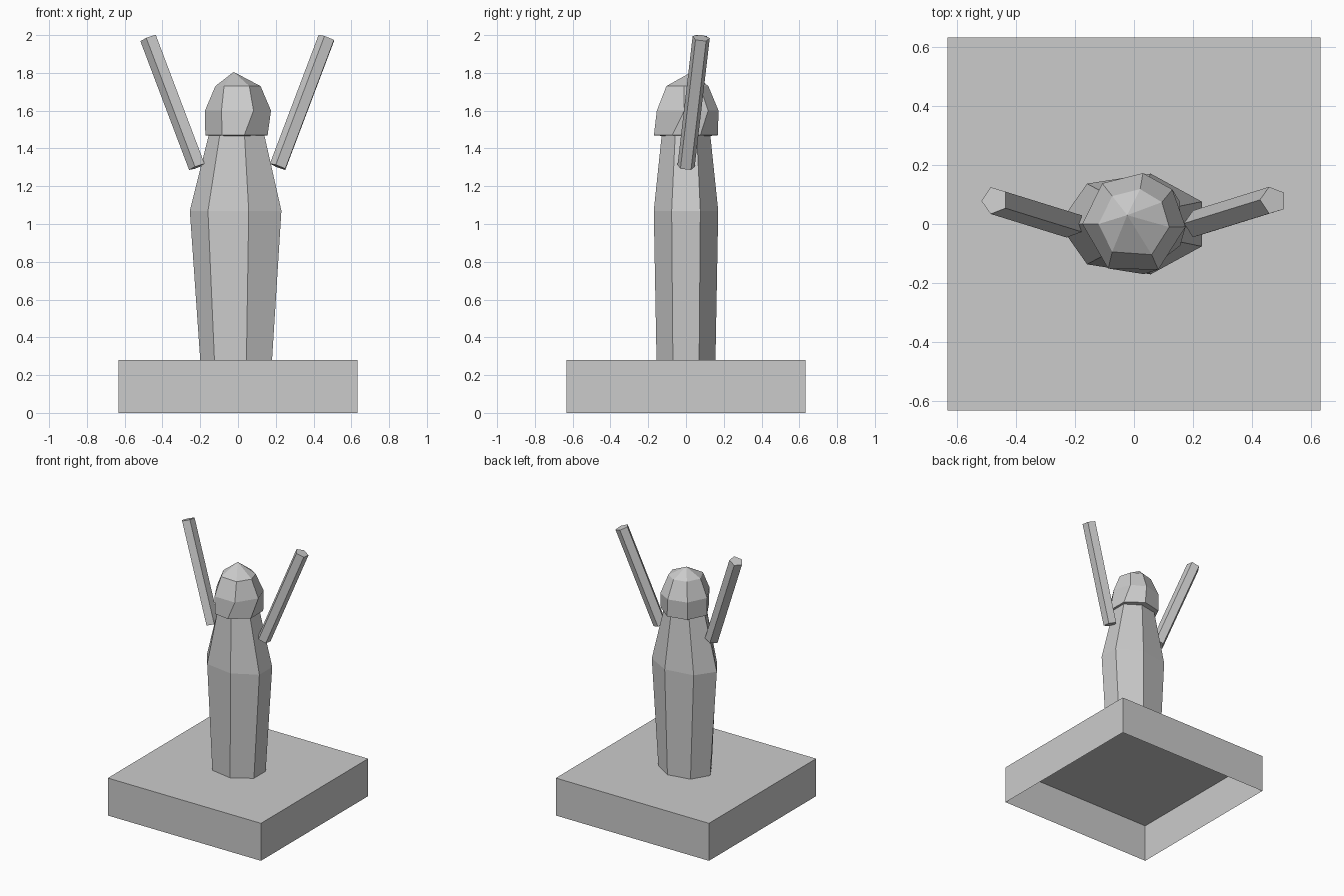
import bpy, bmesh
from math import cos, sin, pi, radians
from mathutils import Vector

if "Cube" in bpy.data.objects:
    bpy.data.objects.remove(bpy.data.objects["Cube"])


def make(name, bm):
    bmesh.ops.recalc_face_normals(bm, faces=bm.faces)
    mesh = bpy.data.meshes.new(name)
    bm.to_mesh(mesh)
    bm.free()
    obj = bpy.data.objects.new(name, mesh)
    bpy.context.collection.objects.link(obj)
    return obj


def loft(name, rings, bottom=None, top=None):
    """Join rings of points; close the ends with a fan to a tip or a flat cap."""
    bm = bmesh.new()
    vs = [[bm.verts.new(p) for p in ring] for ring in rings]
    n = len(vs[0])
    for a, b in zip(vs, vs[1:]):
        for i in range(n):
            j = (i + 1) % n
            bm.faces.new((a[i], a[j], b[j], b[i]))
    for ring, tip in ((vs[0], bottom), (vs[-1], top)):
        if tip is None:
            bm.faces.new(ring)
        else:
            t = bm.verts.new(tip)
            for i in range(n):
                bm.faces.new((ring[i], ring[(i + 1) % n], t))
    return make(name, bm)


def ellipse(angles, rx, ry, z):
    return [(rx * cos(a), ry * sin(a), z) for a in angles]


# Square plinth, hollow with an open underside
W, H = 0.633, 0.28
bm = bmesh.new()
bmesh.ops.create_cube(bm, size=1)
for v in bm.verts:
    v.co = (v.co.x * 2 * W, v.co.y * 2 * W, (v.co.z + 0.5) * H)
bm.faces.ensure_lookup_table()
under = min(bm.faces, key=lambda f: f.calc_center_median().z)
bm.normal_update()
bmesh.ops.delete(bm, geom=[under], context='FACES_ONLY')
make("plinth", bm)

# Seven-sided robed body
seven = [pi + i * 2 * pi / 7 for i in range(7)]
loft("body", [ellipse(seven, rx, ry, z) for rx, ry, z in
              ((0.2, 0.16, 0.28), (0.255, 0.175, 1.07), (0.155, 0.132, 1.47))])

# Faceted, slightly irregular head
head_rings = [
    (0.173, 1.47, (-25, 26, 77, 128, 180, 241, 281)),
    (0.175, 1.60, (-3, 42, 80, 128, 180, 240, 298)),
    (0.120, 1.73, (-5, 38, 80, 128, 180, 232, 300)),
]
loft("head", [ellipse([radians(a) for a in angs], r, r, z) for r, z, angs in head_rings],
     bottom=(0, 0, 1.455), top=(-0.023, 0.03, 1.805))

# Raised five-sided arms, both with a ridge towards -x
for side, label in ((-1, "left"), (1, "right")):
    low = Vector((side * 0.214, 0, 1.303))
    high = Vector((side * 0.472, 0.08, 1.985))
    axis = (high - low).normalized()
    u = Vector((-1, 0, 0))
    u = (u - axis * u.dot(axis)).normalized()
    w = axis.cross(u)
    spokes = [0.048 * (u * cos(i * 2 * pi / 5) + w * sin(i * 2 * pi / 5)) for i in range(5)]
    loft(label + "_arm", [[end + s for s in spokes] for end in (low, high)])
